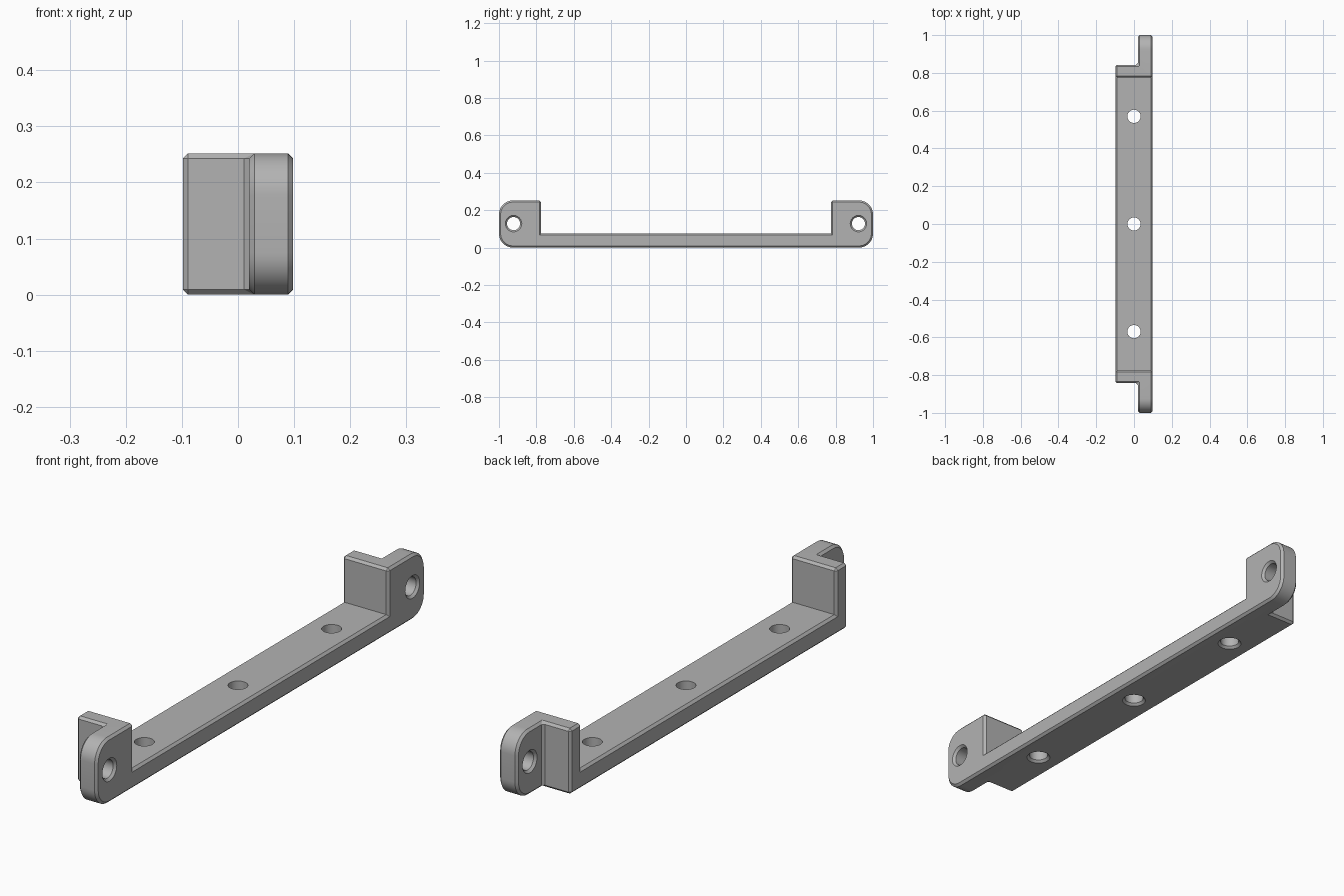
import bpy, bmesh, math
from mathutils import Matrix, Vector

cube = bpy.data.objects.get("Cube")
if cube:
    bpy.data.objects.remove(cube, do_unlink=True)

HALF_W, HEIGHT, FLOOR = 0.098, 0.252, 0.075
WALL_IN, WALL_OUT, TAB_X = 0.775, 0.843, 0.02
RADIUS, CHAMFER = 0.075, 0.009
HOLE_R, HOLE_Y, TAB_HOLE_Y = 0.035, 0.57, 0.922

grey = bpy.data.materials.new("grey_metal")
grey.use_nodes = True
grey.diffuse_color = (0.45, 0.45, 0.45, 1)
grey.node_tree.nodes["Principled BSDF"].inputs["Base Color"].default_value = grey.diffuse_color


def make_object(name, bm, helper=False):
    bmesh.ops.recalc_face_normals(bm, faces=bm.faces)
    mesh = bpy.data.meshes.new(name)
    bm.to_mesh(mesh)
    bm.free()
    mesh.materials.append(grey)
    obj = bpy.data.objects.new(name, mesh)
    bpy.context.collection.objects.link(obj)
    obj.hide_render = helper
    return obj


def extrude_profile(points, x0, x1):
    """Solid from a (y, z) outline swept along x."""
    bm = bmesh.new()
    face = bm.faces.new([bm.verts.new((x0, y, z)) for y, z in points])
    moved = bmesh.ops.extrude_face_region(bm, geom=[face])["geom"]
    verts = [v for v in moved if isinstance(v, bmesh.types.BMVert)]
    bmesh.ops.translate(bm, verts=verts, vec=(x1 - x0, 0, 0))
    return bm


def cut(obj, cutters):
    """Subtract the cutters, bake the result and remove them."""
    for c in cutters:
        mod = obj.modifiers.new("cut", "BOOLEAN")
        mod.operation, mod.solver, mod.object = "DIFFERENCE", "EXACT", c
    bpy.context.view_layer.update()
    deps = bpy.context.evaluated_depsgraph_get()
    baked = bpy.data.meshes.new_from_object(obj.evaluated_get(deps))
    obj.modifiers.clear()
    obj.data = baked
    for c in cutters:
        bpy.data.objects.remove(c, do_unlink=True)


def arc(cy, cz, start):
    steps = 10
    return [(cy + RADIUS * math.cos(a), cz + RADIUS * math.sin(a))
            for a in (start + i * math.pi / 2 / steps for i in range(steps + 1))]


# U-shaped side outline with rounded ends
half = [(WALL_IN, FLOOR), (WALL_IN, HEIGHT)]
half += arc(1 - RADIUS, HEIGHT - RADIUS, 0)[::-1]
half += arc(1 - RADIUS, RADIUS, -math.pi / 2)[::-1]
outline = half + [(-y, z) for y, z in reversed(half)]
bracket = make_object("bracket", extrude_profile(outline, -HALF_W, HALF_W))

# Notches that leave a thin tab beyond each end wall
notches = []
for s in (-1, 1):
    box = [(s * WALL_OUT, -0.1), (s * 1.2, -0.1), (s * 1.2, 0.4), (s * WALL_OUT, 0.4)]
    notches.append(make_object("notch_cutter", extrude_profile(box, -0.3, TAB_X), True))
cut(bracket, notches)

# Chamfer outer edges and the upright corners behind the tabs
bm = bmesh.new()
bm.from_mesh(bracket.data)
bmesh.ops.remove_doubles(bm, verts=bm.verts, dist=0.0001)
bmesh.ops.dissolve_limit(bm, angle_limit=0.01, verts=bm.verts, edges=bm.edges)
edges = []
for e in bm.edges:
    direction = (e.verts[0].co - e.verts[1].co).normalized()
    if e.is_manifold and e.calc_face_angle() > 0.7:
        if e.is_convex or abs(direction.z) > 0.9:
            edges.append(e)
bmesh.ops.bevel(bm, geom=edges, offset=CHAMFER, offset_type="OFFSET", segments=1,
                profile=0.5, affect="EDGES", clamp_overlap=True)
bm.to_mesh(bracket.data)
bm.free()


def hole_cutter(centre, direction, depth, both_ends):
    """Drill with a countersink at the start and optionally at the end."""
    lip, over = 0.009, 0.02
    wide = HOLE_R + lip + over
    profile = [(wide, -over), (HOLE_R, lip)]
    profile += [(HOLE_R, depth - lip), (wide, depth + over)] if both_ends else [(HOLE_R, depth + over)]
    bm = bmesh.new()
    rings = []
    n = 40
    for r, h in profile:
        rings.append([bm.verts.new((r * math.cos(2 * math.pi * i / n),
                                    r * math.sin(2 * math.pi * i / n), h)) for i in range(n)])
    for a, b in zip(rings, rings[1:]):
        for i in range(n):
            j = (i + 1) % n
            bm.faces.new((a[i], a[j], b[j], b[i]))
    bm.faces.new(rings[0][::-1])
    bm.faces.new(rings[-1])
    turn = Vector((0, 0, 1)).rotation_difference(Vector(direction)).to_matrix().to_4x4()
    bm.transform(Matrix.Translation(centre) @ turn)
    return make_object("hole_cutter", bm, True)


# Mounting holes through the bar and through both tabs
drills = [hole_cutter((0, y, 0), (0, 0, 1), FLOOR, False) for y in (-HOLE_Y, 0, HOLE_Y)]
drills += [hole_cutter((TAB_X, s * TAB_HOLE_Y, 0.128), (1, 0, 0), HALF_W - TAB_X, True)
           for s in (-1, 1)]
cut(bracket, drills)

bpy.ops.object.select_all(action="DESELECT")
bracket.select_set(True)
bpy.context.view_layer.objects.active = bracket
bpy.ops.object.shade_smooth_by_angle(angle=math.radians(30))
